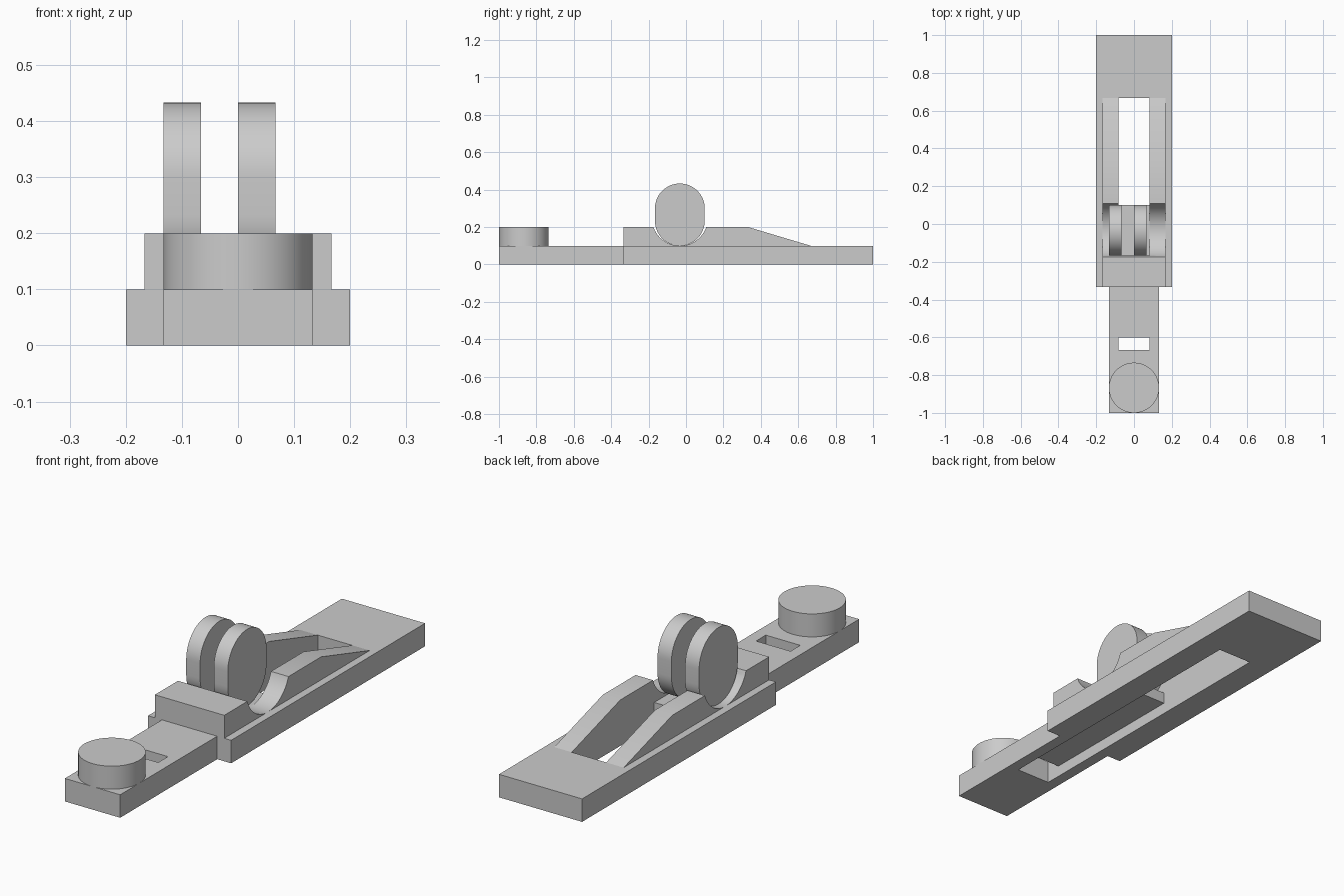
import bpy, bmesh, math
from mathutils import Vector

if "Cube" in bpy.data.objects:
    bpy.data.objects.remove(bpy.data.objects["Cube"], do_unlink=True)

grey = bpy.data.materials.new("light_grey")
grey.use_nodes = True
grey.diffuse_color = (0.6, 0.6, 0.6, 1)
grey.node_tree.nodes["Principled BSDF"].inputs["Base Color"].default_value = (0.6, 0.6, 0.6, 1)


def prism(name, points, axis, low, high):
    """Extrude a flat outline along x (points are y, z) or z (points are x, y)."""
    bm = bmesh.new()
    place = (lambda p: (low, *p)) if axis == "x" else (lambda p: (*p, low))
    face = bm.faces.new([bm.verts.new(place(p)) for p in points])
    moved = bmesh.ops.extrude_face_region(bm, geom=[face])["geom"]
    shift = Vector((high - low, 0, 0) if axis == "x" else (0, 0, high - low))
    bmesh.ops.translate(bm, vec=shift, verts=[v for v in moved if isinstance(v, bmesh.types.BMVert)])
    bmesh.ops.recalc_face_normals(bm, faces=bm.faces)
    mesh = bpy.data.meshes.new(name)
    bm.to_mesh(mesh)
    bm.free()
    mesh.materials.append(grey)
    obj = bpy.data.objects.new(name, mesh)
    bpy.context.collection.objects.link(obj)
    return obj


def box(name, half_width, front, back, low, high):
    w = half_width
    return prism(name, [(-w, front), (w, front), (w, back), (-w, back)], "z", low, high)


def arc(cx, cy, r, start, end, steps):
    angles = [math.radians(start + (end - start) * i / steps) for i in range(steps + 1)]
    return [(cx + r * math.cos(a), cy + r * math.sin(a)) for a in angles]


def activate(obj):
    bpy.ops.object.select_all(action="DESELECT")
    obj.select_set(True)
    bpy.context.view_layer.objects.active = obj


def cut(obj, cutter):
    mod = obj.modifiers.new("cut", "BOOLEAN")
    mod.operation, mod.solver, mod.object = "DIFFERENCE", "EXACT", cutter
    activate(obj)
    bpy.ops.object.modifier_apply(modifier=mod.name)
    bpy.data.objects.remove(cutter, do_unlink=True)


def smooth(obj):
    activate(obj)
    bpy.ops.object.shade_smooth_by_angle(angle=math.radians(30))


SLOT = 0.083
LOBE_Y = -0.033

# Base plate with a narrower front tongue and a long central slot
half = [(0.133, -1), (0.133, -0.333), (0.2, -0.333), (0.2, 1)]
base = prism("base_plate", half + [(-x, y) for x, y in reversed(half)], "z", 0, 0.1)
cut(base, box("slot_cutter", SLOT, -0.667, 0.667, -0.1, 0.3))

# Slider bar lying in the upper part of the slot
box("slider_bar", SLOT, -0.6, 0.1, 0.05, 0.1)

# Raised ridge: ramped rails behind, closed block in front, round recess across
ridge = prism("ridge", [(-0.333, 0.09), (0.667, 0.09), (0.667, 0.1), (0.333, 0.2), (-0.333, 0.2)],
              "x", -0.167, 0.167)
cut(ridge, prism("recess_cutter", arc(LOBE_Y, 0.25, 0.15, 0, 360, 64)[:-1], "x", -0.3, 0.3))
cut(ridge, box("rail_gap_cutter", SLOT, -0.167, 0.667, 0, 0.4))
smooth(ridge)

# Pair of upright rounded lobes
for name, left in (("right_lobe", -0.133), ("left_lobe", 0.0)):
    outline = arc(LOBE_Y, 0.3, 0.133, 0, 180, 32) + arc(LOBE_Y, 0.233, 0.133, 180, 360, 32)
    smooth(prism(name, outline, "x", left, left + 0.067))

# Round button at the front end
smooth(prism("front_button", arc(0, -0.867, 0.133, 0, 360, 64)[:-1], "z", 0.1, 0.2))
